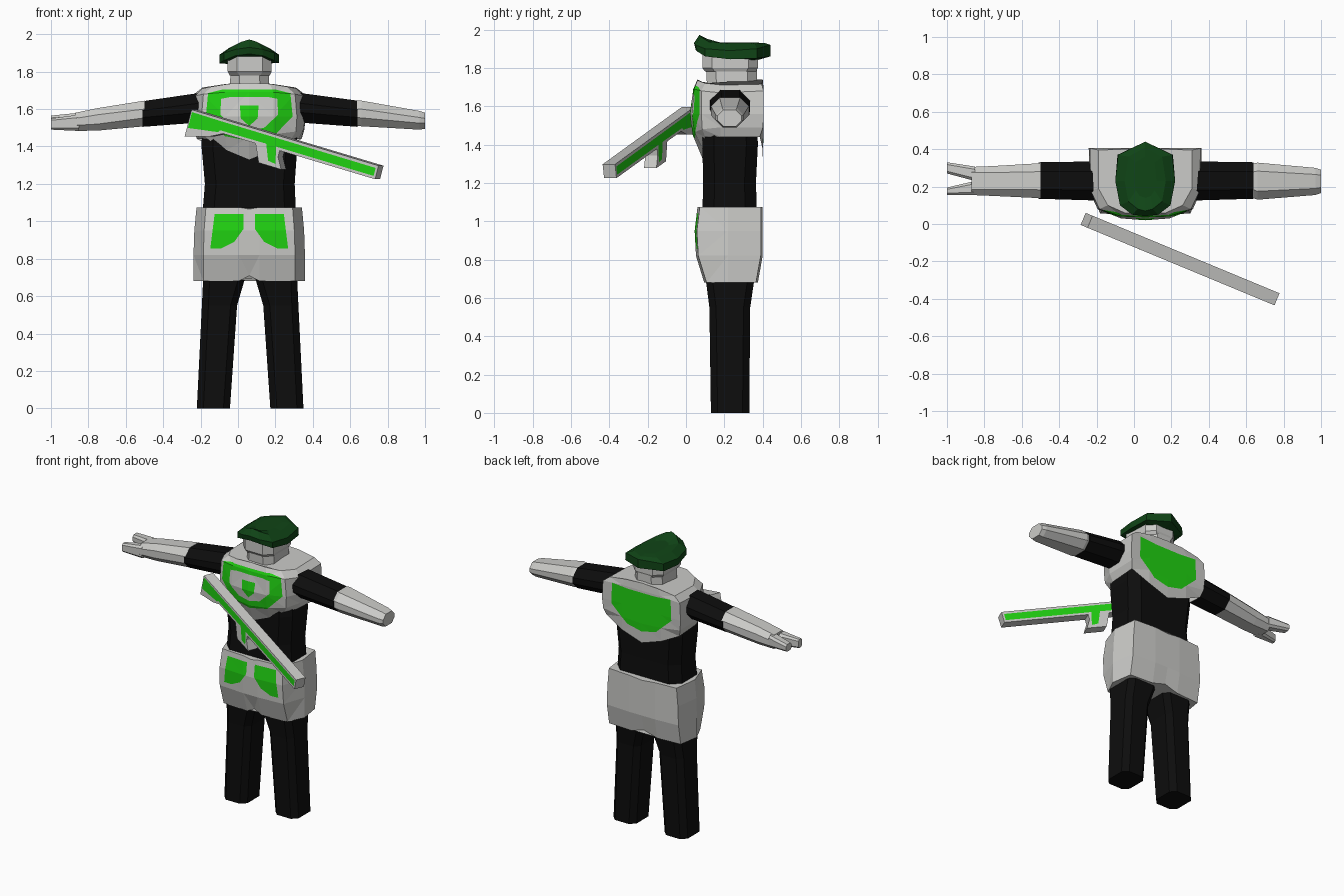
import bpy, bmesh, math
from mathutils import Matrix, Vector

cube = bpy.data.objects.get("Cube")
if cube:
    bpy.data.objects.remove(cube, do_unlink=True)

CX = 0.06  # the body's centre line


def material(name, rgb):
    m = bpy.data.materials.new(name)
    m.use_nodes = True
    m.diffuse_color = (*rgb, 1)
    bsdf = m.node_tree.nodes["Principled BSDF"]
    bsdf.inputs["Base Color"].default_value = (*rgb, 1)
    bsdf.inputs["Roughness"].default_value = 0.8
    return m


ARMOR = material("armor_grey", (0.60, 0.60, 0.58))
GREEN = material("bright_green", (0.015, 0.65, 0.006))
BLACK = material("suit_black", (0.004, 0.004, 0.004))
BERET = material("beret_green", (0.005, 0.058, 0.008))


def loft(name, rings, mats, caps=(True, True)):
    """Skin a stack of closed rings with equal point counts."""
    bm = bmesh.new()
    rows = [[bm.verts.new(p) for p in r] for r in rings]
    n = len(rows[0])
    for a, b in zip(rows, rows[1:]):
        for i in range(n):
            j = (i + 1) % n
            bm.faces.new((a[i], a[j], b[j], b[i]))
    if caps[0]:
        bm.faces.new(rows[0][::-1])
    if caps[1]:
        bm.faces.new(rows[-1])
    bmesh.ops.recalc_face_normals(bm, faces=bm.faces)
    me = bpy.data.meshes.new(name)
    bm.to_mesh(me)
    bm.free()
    ob = bpy.data.objects.new(name, me)
    bpy.context.collection.objects.link(ob)
    for m in mats:
        me.materials.append(m)
    return ob


def mirrored(half):
    """Close a half ring (centre front to centre back) across the body's middle."""
    left = [(CX + x, y, z) for x, y, z in half]
    return left + [(CX - x, y, z) for x, y, z in half[-2:0:-1]]


def chamfer_rect(a0, a1, b0, b1, c):
    return [(a0 + c, b0), (a1 - c, b0), (a1, b0 + c), (a1, b1 - c),
            (a1 - c, b1), (a0 + c, b1), (a0, b1 - c), (a0, b0 + c)]


def ring_z(z, x0, x1, y0, y1, c):
    return [(x, y, z) for x, y in chamfer_rect(x0, x1, y0, y1, c)]


def ring_x(x, y0, y1, z0, z1, c):
    return [(x, y, z) for y, z in chamfer_rect(y0, y1, z0, z1, c)]


def inside(x, z, poly):
    hit = False
    for (x0, z0), (x1, z1) in zip(poly, poly[1:] + poly[:1]):
        if (z0 > z) != (z1 > z) and x < (x1 - x0) * (z - z0) / (z1 - z0) + x0:
            hit = not hit
    return hit


def paint(ob, poly, index, side):
    """Cut an x-z outline into the faces turned to y * side and colour its inside."""
    bm = bmesh.new()
    bm.from_mesh(ob.data)

    def facing():
        return [f for f in bm.faces if f.normal.y * side > 0.3]
    bmesh.ops.triangulate(bm, faces=[f for f in facing() if len(f.verts) > 3])
    for (x0, z0), (x1, z1) in zip(poly, poly[1:] + poly[:1]):
        fs = facing()
        es = list({e for f in fs for e in f.edges})
        vs = list({v for f in fs for v in f.verts})
        bmesh.ops.bisect_plane(bm, geom=vs + es + fs, dist=1e-5,
                               plane_co=(x0, 0, z0), plane_no=(z1 - z0, 0, x0 - x1))
    bm.normal_update()
    for f in facing():
        c = f.calc_center_median()
        if inside(c.x, c.z, poly):
            f.material_index = index
    bm.to_mesh(ob.data)
    bm.free()


def both(half):
    """Symmetric outline from its right half, top to bottom."""
    return [(CX + x, z) for x, z in half] + [(CX - x, z) for x, z in half[::-1] if x > 0]


# Legs
for name, s in (("left_leg", 1), ("right_leg", -1)):
    rings = []
    for z, inner, outer, y0, y1 in ((0, .108, .285, .13, .33), (.55, .07, .258, .122, .335),
                                    (.72, .02, .25, .10, .36)):
        a, b = sorted((.065 + s * inner, .065 + s * outer))
        rings.append(ring_z(z, a, b, y0, y1, .035))
    loft(name, rings, [BLACK])

# Torso
loft("torso", [ring_z(1.04, -.19, .31, .085, .37, .06), ring_z(1.2, -.177, .303, .09, .365, .06),
               ring_z(1.4, -.195, .317, .085, .375, .06), ring_z(1.55, -.19, .31, .09, .37, .06)],
     [BLACK])

# Hip armour with a notch between the legs
hips = []
for z, zc, w, front, back in ((.68, .71, 1.0, .095, .375), (.82, .82, 1.0, .052, .40),
                              (.95, .95, .985, .045, .40), (1.075, 1.065, .945, .06, .40)):
    hips.append(mirrored([(0, front, zc), (.055, front, z), (.245 * w, front + .012, z),
                          (.298 * w, .22, z), (.275 * w, back - .01, z), (.1, back, z),
                          (0, back, zc)]))
hip_armor = loft("hip_armor", hips, [ARMOR, GREEN])
pocket = [(.03, 1.04), (.185, 1.04), (.208, .855), (.15, .855), (.08, .89), (.03, .96)]
for s in (1, -1):
    paint(hip_armor, [(CX + s * x, z) for x, z in pocket], 1, -1)

# Chest armour, dipping to a point at front and back
chest = [
    [(0, .085, 1.33), (.12, .085, 1.38), (.225, .10, 1.44), (.265, .18, 1.44),
     (.28, .385, 1.44), (.15, .40, 1.375), (0, .40, 1.325)],
    [(0, .035, 1.45), (.13, .045, 1.465), (.25, .085, 1.48), (.29, .18, 1.49),
     (.295, .402, 1.49), (.15, .405, 1.47), (0, .405, 1.46)],
    [(0, .02, 1.56), (.13, .03, 1.56), (.255, .08, 1.56), (.30, .18, 1.56),
     (.302, .405, 1.56), (.15, .405, 1.56), (0, .405, 1.56)],
    [(0, .038, 1.69), (.13, .042, 1.69), (.245, .08, 1.68), (.292, .18, 1.67),
     (.295, .405, 1.68), (.15, .405, 1.69), (0, .405, 1.69)],
    [(0, .06, 1.74), (.11, .06, 1.735), (.20, .10, 1.72), (.25, .19, 1.71),
     (.25, .395, 1.715), (.12, .40, 1.735), (0, .40, 1.74)],
]
chest_armor = loft("chest_armor", [mirrored(r) for r in chest], [ARMOR, GREEN], (False, True))
emblem = [([(.14, 1.705), (.22, 1.685), (.232, 1.56), (.13, 1.455), (0, 1.43)], 1),
          ([(.10, 1.665), (.15, 1.655), (.155, 1.57), (.08, 1.50), (0, 1.485)], 0),
          ([(.05, 1.62), (.045, 1.55), (0, 1.51)], 1)]
for outline, index in emblem:
    paint(chest_armor, both(outline), index, -1)
paint(chest_armor, both([(.10, 1.675), (.225, 1.685), (.23, 1.54), (.11, 1.43), (0, 1.405)]), 1, 1)

# Upper arms and forearms
loft("left_upper_arm", [ring_x(.30, .125, .335, 1.53, 1.69, .055),
                        ring_x(.64, .135, .33, 1.505, 1.645, .05)], [BLACK])
loft("right_upper_arm", [ring_x(-.18, .125, .335, 1.53, 1.69, .055),
                         ring_x(-.51, .135, .33, 1.505, 1.642, .05)], [BLACK])
loft("left_forearm", [ring_x(.63, .142, .322, 1.51, 1.645, .045),
                      ring_x(.66, .13, .328, 1.508, 1.645, .045),
                      ring_x(.97, .155, .30, 1.49, 1.59, .035),
                      ring_x(1.0, .165, .29, 1.495, 1.58, .03)], [ARMOR])
loft("right_forearm", [ring_x(-.50, .138, .325, 1.508, 1.645, .045),
                       ring_x(-.75, .15, .31, 1.485, 1.605, .035),
                       ring_x(-.87, .155, .305, 1.483, 1.58, .03)], [ARMOR])
loft("right_back_finger", [ring_x(-.85, .23, .307, 1.50, 1.58, .015),
                           ring_x(-1.0, .27, .33, 1.515, 1.565, .012)], [ARMOR])
loft("right_front_finger", [ring_x(-.85, .155, .23, 1.483, 1.57, .015),
                            ring_x(-1.0, .155, .195, 1.49, 1.55, .01)], [ARMOR])

# Neck and head
loft("neck", [ring_z(1.70, -.045, .168, .11, .37, .05),
              ring_z(1.79, -.04, .165, .105, .37, .05)], [ARMOR])
loft("head", [ring_z(1.78, -.045, .17, .10, .365, .05), ring_z(1.80, -.055, .18, .085, .375, .05),
              ring_z(1.89, -.055, .18, .085, .375, .05)], [ARMOR])

# Beret with a raised front crest
beret = [
    [(0, .09, 1.88), (.06, .09, 1.88), (.10, .13, 1.86), (.115, .23, 1.85),
     (.10, .35, 1.84), (0, .37, 1.84)],
    [(0, .05, 1.895), (.075, .06, 1.885), (.135, .10, 1.86), (.16, .23, 1.845),
     (.148, .37, 1.85), (0, .44, 1.86)],
    [(0, .042, 1.93), (.07, .05, 1.92), (.135, .10, 1.90), (.16, .23, 1.89),
     (.145, .37, 1.90), (0, .44, 1.92)],
    [(0, .07, 1.972), (.04, .08, 1.96), (.09, .12, 1.935), (.11, .23, 1.925),
     (.09, .36, 1.925), (0, .41, 1.93)],
    [(0, .14, 1.935), (.03, .15, 1.932), (.05, .18, 1.932), (.06, .23, 1.932),
     (.05, .33, 1.932), (0, .36, 1.932)],
]
loft("beret", [mirrored(r) for r in beret], [BERET])

# Rifle: a side profile extruded, then laid across the chest
profile = [(0, 0), (1.123, 0), (1.123, -.075), (.55, -.075), (.55, -.11), (.585, -.17),
           (.45, -.17), (.405, -.075), (.21, -.075), (.14, -.11), (0, -.15)]
rifle = loft("rifle", [[(u, y, v) for u, v in profile] for y in (-.035, .035)], [ARMOR, GREEN])
stripe = [(.006, -.012), (.18, -.014), (1.11, -.016), (1.11, -.06), (.525, -.06), (.545, -.15),
          (.50, -.145), (.465, -.06), (.19, -.062), (.18, -.075), (.006, -.10)]
for s in (1, -1):
    paint(rifle, stripe, 1, s)
along = Vector((1.0, -.415, -.30)).normalized()
across = Vector((.383, .924, 0)).normalized()
up = along.cross(across)
rifle.matrix_world = (Matrix.Translation((-.235, .012, 1.597))
                      @ Matrix((along, across, up)).transposed().to_4x4())
